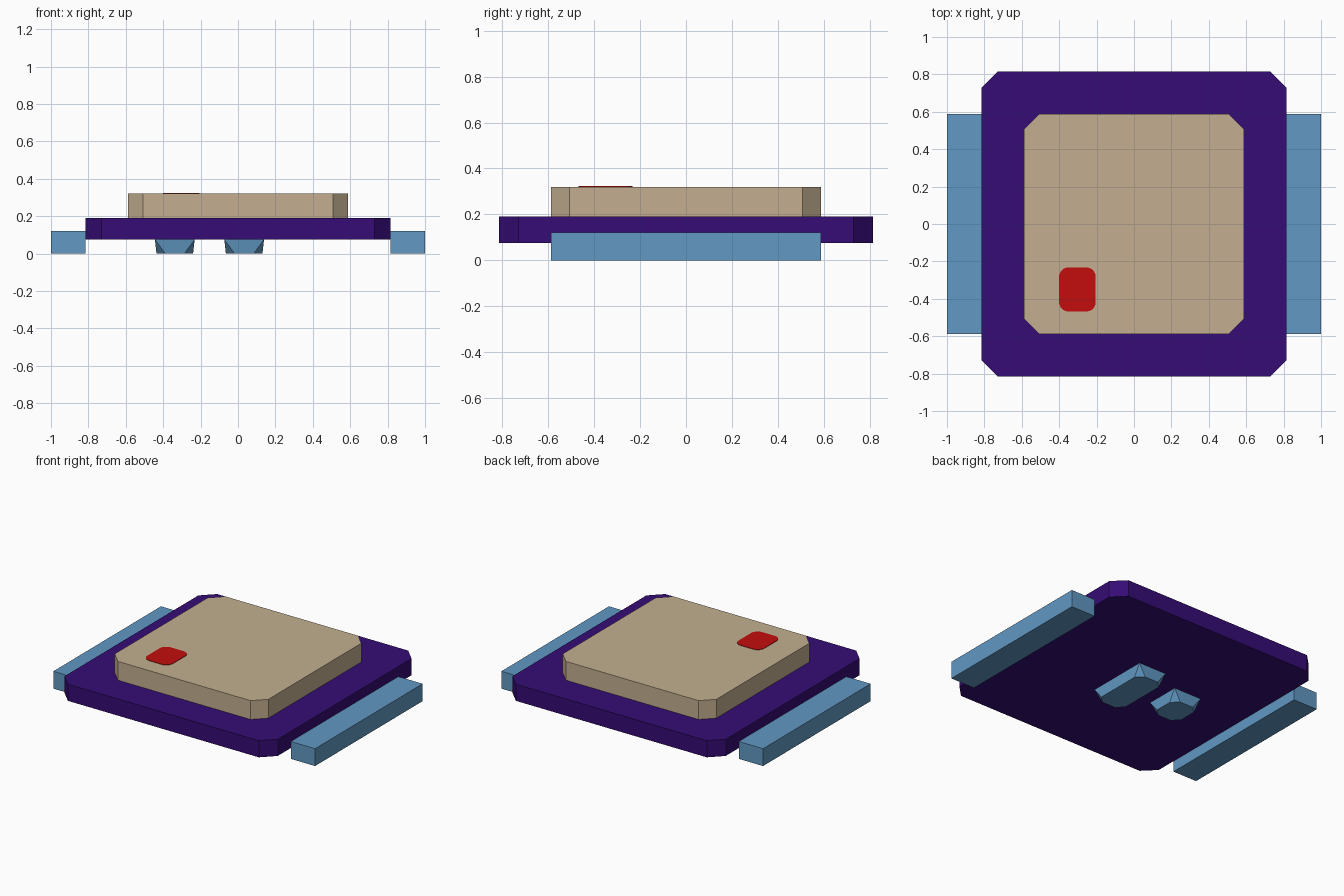
import bpy
import bmesh

cube = bpy.data.objects.get("Cube")
if cube:
    bpy.data.objects.remove(cube, do_unlink=True)


def srgb(r, g, b):
    lin = lambda c: ((c / 255 + 0.055) / 1.055) ** 2.4 if c > 10 else c / 255 / 12.92
    return (lin(r), lin(g), lin(b), 1)


def material(name, colour):
    mat = bpy.data.materials.new(name)
    mat.use_nodes = True
    mat.diffuse_color = colour
    mat.node_tree.nodes["Principled BSDF"].inputs["Base Color"].default_value = colour
    return mat


purple = material("deep purple", srgb(53, 12, 117))
beige = material("sand beige", srgb(195, 175, 144))
blue = material("sky blue", srgb(97, 152, 195))
red = material("signal red", srgb(196, 13, 13))


def outline(cx, cy, hx, hy, cut):
    """Rectangle with cut corners, two points per corner, counter-clockwise."""
    pts = []
    for sx, sy in ((1, 1), (-1, 1), (-1, -1), (1, -1)):
        pair = [(cx + sx * hx, cy + sy * (hy - cut)), (cx + sx * (hx - cut), cy + sy * hy)]
        pts += pair if sx == sy else pair[::-1]
    return pts


def loft(name, low, z0, high, z1, mat):
    """Closed solid between two matching outlines."""
    bm = bmesh.new()
    a = [bm.verts.new((x, y, z0)) for x, y in low]
    b = [bm.verts.new((x, y, z1)) for x, y in high]
    n = len(a)
    bm.faces.new(a[::-1])
    bm.faces.new(b)
    for i in range(n):
        j = (i + 1) % n
        bm.faces.new((a[i], a[j], b[j], b[i]))
    # Merge the doubled points of uncut corners
    bmesh.ops.remove_doubles(bm, verts=bm.verts[:], dist=0.0001)
    bmesh.ops.recalc_face_normals(bm, faces=bm.faces[:])
    mesh = bpy.data.meshes.new(name)
    bm.to_mesh(mesh)
    bm.free()
    mesh.materials.append(mat)
    obj = bpy.data.objects.new(name, mesh)
    bpy.context.collection.objects.link(obj)
    return obj


def slab(name, cx, cy, hx, hy, cut, z0, z1, mat):
    pts = outline(cx, cy, hx, hy, cut)
    return loft(name, pts, z0, pts, z1, mat)


# Stacked plates with cut corners
slab("base_plate", 0, 0, 0.815, 0.815, 0.085, 0.075, 0.19, purple)
slab("top_plate", 0, 0, 0.587, 0.587, 0.08, 0.19, 0.32, beige)

# Side rails
for side, sx in (("left", 1), ("right", -1)):
    slab(side + "_rail", sx * 0.9075, 0, 0.0925, 0.587, 0, 0, 0.12, blue)

# Underside feet: square-cornered at the plate, cut-cornered at the ground
for name, cx, hy in (("long_foot", 0.033, 0.22), ("short_foot", -0.338, 0.12)):
    loft(name, outline(cx, 0, 0.098, hy - 0.012, 0.047), 0,
         outline(cx, 0, 0.106, hy, 0), 0.075, blue)

# Thin rounded button on the top plate
button = slab("button", -0.303, -0.35, 0.098, 0.118, 0, 0.318, 0.323, red)
bevel = button.modifiers.new("rounded_corners", "BEVEL")
bevel.width = 0.05
bevel.segments = 5
bevel.limit_method = "WEIGHT"
weights = button.data.attributes.new("bevel_weight_edge", "FLOAT", "EDGE")
for edge in button.data.edges:
    p, q = (button.data.vertices[i].co for i in edge.vertices)
    weights.data[edge.index].value = 1.0 if abs(p.z - q.z) > 0.001 else 0.0
